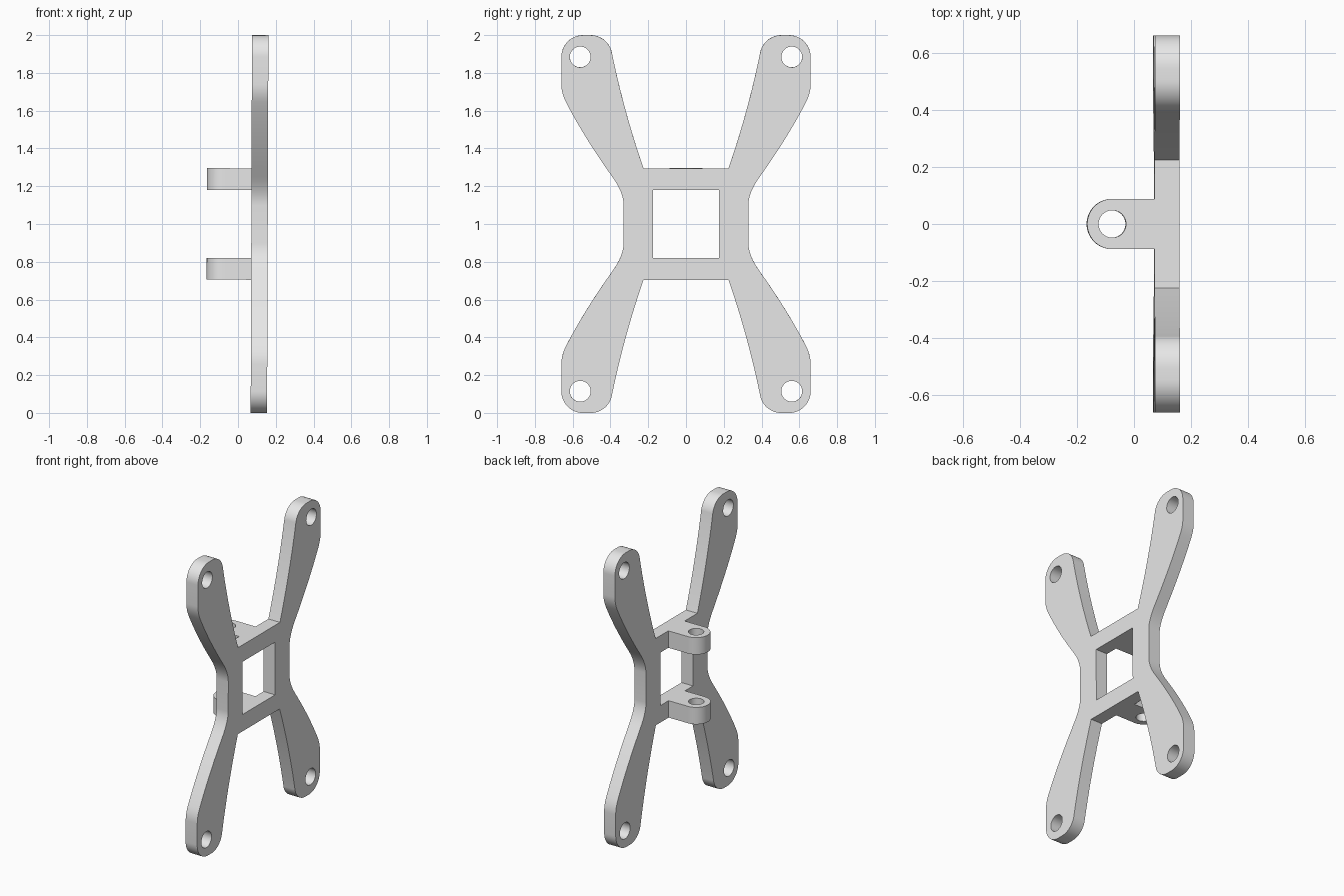
import bpy
from math import cos, sin, radians
from mathutils import Matrix, Vector

cube = bpy.data.objects.get("Cube")
if cube:
    bpy.data.objects.remove(cube, do_unlink=True)

grey = bpy.data.materials.new("light grey")
grey.use_nodes = True
grey.diffuse_color = (0.8, 0.8, 0.8, 1)
grey.node_tree.nodes["Principled BSDF"].inputs["Base Color"].default_value = (0.8, 0.8, 0.8, 1)

# The whole bracket leans very slightly about its centre
LEAN = Matrix.Translation((0, 0, 1)) @ Matrix.Rotation(0.0035, 4, "Y")


def arc(cx, cy, r, start, end, n):
    angles = [radians(start + (end - start) * i / n) for i in range(n + 1)]
    return [(cx + r * cos(a), cy + r * sin(a)) for a in angles]


def circle(cx, cy, r, n=40):
    return arc(cx, cy, r, 0, 360, n)[:-1]


def bend(a, b, c, n=10):
    """Quadratic curve from a to c, pulled towards b."""
    a, b, c = Vector(a), Vector(b), Vector(c)
    steps = [i / n for i in range(n + 1)]
    return [tuple(a * (1 - t) ** 2 + b * 2 * t * (1 - t) + c * t * t) for t in steps]


def cut_plate(name, loops, thickness, matrix):
    """Flat part with holes: first loop is the outline, the rest are openings."""
    curve = bpy.data.curves.new(name, "CURVE")
    curve.dimensions = "2D"
    curve.fill_mode = "BOTH"
    curve.extrude = thickness / 2
    for points in loops:
        spline = curve.splines.new("POLY")
        spline.points.add(len(points) - 1)
        for p, (x, y) in zip(spline.points, points):
            p.co = (x, y, 0, 1)
        spline.use_cyclic_u = True
    curve.materials.append(grey)
    obj = bpy.data.objects.new(name, curve)
    bpy.context.collection.objects.link(obj)
    bpy.ops.object.select_all(action="DESELECT")
    obj.select_set(True)
    bpy.context.view_layer.objects.active = obj
    bpy.ops.object.convert(target="MESH")
    obj = bpy.context.view_layer.objects.active
    bpy.ops.object.mode_set(mode="EDIT")
    bpy.ops.mesh.select_all(action="SELECT")
    bpy.ops.mesh.remove_doubles(threshold=0.0001)
    bpy.ops.mesh.normals_make_consistent(inside=False)
    bpy.ops.object.mode_set(mode="OBJECT")
    obj.data.transform(LEAN @ matrix)
    bpy.ops.object.shade_smooth_by_angle(angle=radians(30))
    return obj


# One arm of the plate: inner edge, rounded tip, outer edge, waist
arm = bend((0.225, 0.295), (0.33, 0.60), (0.393, 0.909))
arm += arc(0.505, 0.885, 0.115, 165, 90, 12)
arm += arc(0.545, 0.885, 0.115, 90, 0, 14)
arm += bend((0.66, 0.74), (0.66, 0.694), (0.635, 0.645), 6)
arm += bend((0.635, 0.645), (0.54, 0.46), (0.39, 0.25))[1:]
arm += bend((0.39, 0.25), (0.33, 0.166), (0.33, 0.10), 8)[1:]

# Mirror the arm into the full X-shaped outline
outline = arm + [(y, -z) for y, z in reversed(arm)]
outline += [(-y, -z) for y, z in outline]
window = [(-0.175, -0.18), (0.175, -0.18), (0.175, 0.18), (-0.175, 0.18)]
bolt_holes = [circle(sy * 0.56, sz * 0.885, 0.055) for sy in (-1, 1) for sz in (-1, 1)]

# Main plate, stood upright facing sideways
upright = Matrix(((0, 0, 1, 0.114), (1, 0, 0, 0), (0, 1, 0, 0), (0, 0, 0, 1)))
cut_plate("cross_plate", [outline, window] + bolt_holes, 0.087, upright)

# Pair of hinge lugs above and below the window
lug = [(0.08, 0.088)] + arc(-0.077, 0, 0.088, 90, 270, 28) + [(0.08, -0.088)]
for name, side in (("upper_lug", 1), ("lower_lug", -1)):
    cut_plate(name, [lug, circle(-0.077, 0, 0.048)], 0.115,
              Matrix.Translation((0, 0, side * 0.2375)))
